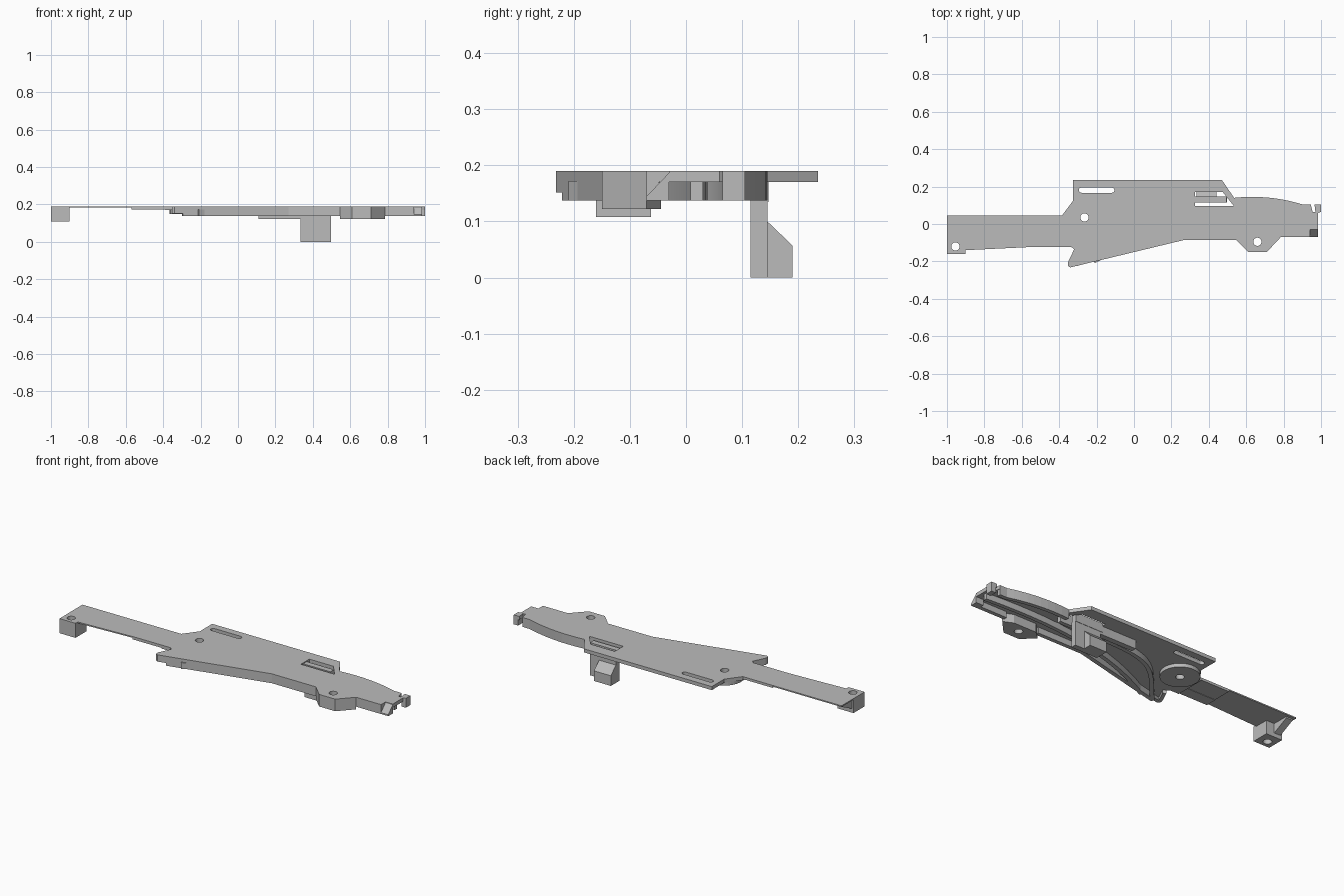
import bpy, bmesh, math
from mathutils import Vector, geometry

cube = bpy.data.objects.get("Cube")
if cube:
    bpy.data.objects.remove(cube, do_unlink=True)

TOP, UNDER, SKIRT = 0.19, 0.17, 0.137

grey = bpy.data.materials.new("plain_grey")
grey.use_nodes = True
grey.diffuse_color = (0.5, 0.5, 0.5, 1)
grey.node_tree.nodes["Principled BSDF"].inputs["Base Color"].default_value = grey.diffuse_color


def prism(name, pts, z0, z1, axis="z"):
    """Extrude a flat outline along z, or a (y, z) outline along x."""
    bm = bmesh.new()
    place = (lambda a, b: (a, b, z0)) if axis == "z" else (lambda a, b: (z0, a, b))
    face = bm.faces.new([bm.verts.new(place(a, b)) for a, b in pts])
    new = bmesh.ops.extrude_face_region(bm, geom=[face])["geom"]
    shift = Vector((0, 0, z1 - z0)) if axis == "z" else Vector((z1 - z0, 0, 0))
    bmesh.ops.translate(bm, vec=shift, verts=[v for v in new if isinstance(v, bmesh.types.BMVert)])
    bmesh.ops.recalc_face_normals(bm, faces=bm.faces)
    mesh = bpy.data.meshes.new(name)
    bm.to_mesh(mesh)
    bm.free()
    mesh.materials.append(grey)
    obj = bpy.data.objects.new(name, mesh)
    bpy.context.collection.objects.link(obj)
    return obj


def box(name, x0, x1, y0, y1, z0, z1):
    return prism(name, [(x0, y0), (x1, y0), (x1, y1), (x0, y1)], z0, z1)


def disc(name, x, y, r, z0, z1, n=32):
    turn = [2 * math.pi * i / n for i in range(n)]
    return prism(name, [(x + r * math.cos(a), y + r * math.sin(a)) for a in turn], z0, z1)


def wall(name, path, z0, z1=UNDER + 0.002, width=0.022):
    """Upright rib whose right-hand face follows the path."""
    pts = [Vector(p) for p in path]
    inner = []
    for i, p in enumerate(pts):
        dirs = []
        if i:
            dirs.append((p - pts[i - 1]).normalized())
        if i < len(pts) - 1:
            dirs.append((pts[i + 1] - p).normalized())
        normals = [Vector((-d.y, d.x)) for d in dirs]
        mean = sum(normals, Vector((0, 0))).normalized()
        inner.append(p + mean * width / mean.dot(normals[0]))
    return prism(name, [tuple(p) for p in pts + inner[::-1]], z0, z1)


def bend(a, b, c, d, n=14):
    return [tuple(p) for p in geometry.interpolate_bezier(Vector(a), Vector(b), Vector(c), Vector(d), n)]


def cut(obj, cutter):
    mod = obj.modifiers.new("cut", "BOOLEAN")
    mod.operation, mod.solver, mod.object = "DIFFERENCE", "EXACT", cutter
    cutter.hide_render = True
    bpy.context.view_layer.objects.active = obj
    bpy.ops.object.modifier_apply(modifier=mod.name)
    bpy.data.objects.remove(cutter, do_unlink=True)


# Main plate with its curved back edge
back_curve = bend((0.535, 0.14), (0.68, 0.155), (0.8, 0.135), (0.9, 0.105), 10)
outline = [(-1, 0.045), (-0.385, 0.045), (-0.325, 0.125), (-0.325, 0.235), (0.47, 0.235)]
outline += back_curve
outline += [(0.945, 0.105), (0.955, 0.065), (0.97, 0.065), (0.965, 0.105), (1, 0.105), (1, 0.065),
            (0.985, 0.06), (0.985, -0.03), (0.94, -0.03), (0.94, -0.07), (0.785, -0.07),
            (0.71, -0.15), (0.61, -0.15), (0.545, -0.085), (0.27, -0.085), (-0.34, -0.232),
            (-0.353, -0.225), (-0.353, -0.205), (-0.32, -0.135), (-0.335, -0.123),
            (-0.55, -0.123), (-0.9, -0.14), (-0.9, -0.16), (-1, -0.16)]
plate = prism("main_plate", outline, UNDER, TOP)

# Thinner arm in two steps
cut(plate, box("arm_step", -1.1, -0.57, -0.3, 0.2, 0.1, 0.183))
cut(plate, box("arm_step", -0.58, -0.39, -0.3, 0.2, 0.1, 0.176))

# Rounded slot and latch window
r = 0.014
ends = [(-0.119, -90), (-0.281, 90)]
slot = [(x + r * math.cos(math.radians(s + k * 15)), 0.181 + r * math.sin(math.radians(s + k * 15)))
        for x, s in ends for k in range(13)]
cut(plate, prism("slot", slot, 0.1, 0.3))
cut(plate, prism("window", [(0.325, 0.17), (0.475, 0.17), (0.535, 0.095), (0.325, 0.095)], 0.1, 0.3))

# Screw bosses, drilled together with the plate
arm_boss = box("arm_boss", -1, -0.9, -0.16, -0.062, 0.108, 0.185)
centre_boss = disc("centre_boss", -0.265, 0.035, 0.1, 0.15, 0.172, 40)
front_boss = prism("front_boss", [(0.545, -0.085), (0.61, -0.15), (0.71, -0.15), (0.785, -0.07),
                                  (0.73, -0.045), (0.59, -0.045)], 0.122, 0.172)
for boss, x, y in [(arm_boss, -0.955, -0.12), (centre_boss, -0.265, 0.035), (front_boss, 0.66, -0.095)]:
    for part in (plate, boss):
        cut(part, disc("hole", x, y, 0.022, 0, 0.3, 24))
prism("arm_brace", [(-0.063, 0.13), (-0.063, 0.185), (0.03, 0.185), (0.03, 0.175)], -0.99, -0.95, "x")
box("arm_pad", -0.57, -0.36, -0.123, -0.06, 0.174, 0.185)

# Skirt walls under the edges
wall("front_wall", [(-0.295, -0.221), (0.27, -0.085), (0.56, -0.085)], SKIRT)
wall("front_tip", [(-0.32, -0.135), (-0.353, -0.205), (-0.353, -0.225), (-0.34, -0.232), (-0.29, -0.22)],
     0.152, width=0.018)
wall("nose_front_wall", [(0.775, -0.07), (0.94, -0.07)], SKIRT)
wall("nose_back_wall", [(0.945, 0.105)] + back_curve[::-1], SKIRT)
prism("nose_ramp", [(-0.07, 0.137), (-0.03, 0.137), (-0.03, 0.187), (-0.07, 0.145)], 0.94, 0.985, "x")
box("nose_tab", 0.972, 1, 0.065, 0.105, SKIRT, 0.172)

# Curved guide rails forming the channel underneath
sweep = bend((0.2, 0.095), (-0.1, 0.09), (-0.13, -0.02), (-0.3, -0.2))
outer = wall("outer_rail", [(0.55, 0.095)] + sweep, SKIRT)
inner = wall("inner_rail", bend((0.97, 0.03), (0.55, 0.06), (0.15, 0.02), (-0.22, -0.19)), SKIRT)
for rail in (outer, inner):
    bpy.context.view_layer.objects.active = rail
    rail.select_set(True)
    bpy.ops.object.shade_smooth_by_angle(angle=math.radians(30))
    rail.select_set(False)

# Sprung latch: arm, finger, post and wedge
box("latch_arm", 0.11, 0.34, 0.115, 0.145, 0.122, 0.172)
box("latch_finger", 0.32, 0.495, 0.115, 0.147, 0.135, 0.185)
box("latch_post", 0.335, 0.497, 0.115, 0.145, 0, 0.14)
prism("latch_wedge", [(0.144, 0), (0.19, 0), (0.19, 0.057), (0.144, 0.101)], 0.335, 0.44, "x")
